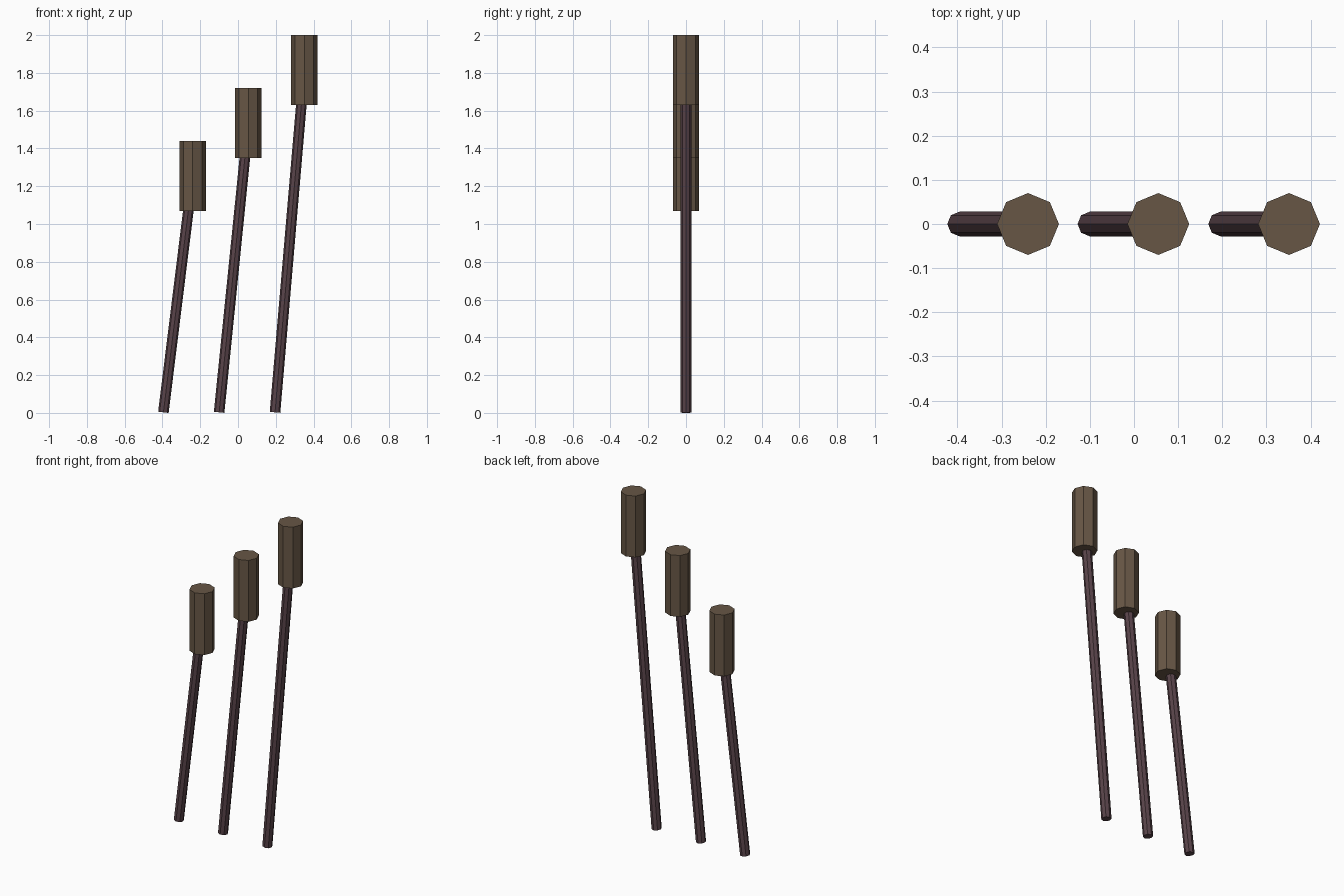
import bpy
from mathutils import Vector

if "Cube" in bpy.data.objects:
    bpy.data.objects.remove(bpy.data.objects["Cube"])


def material(name, colour):
    m = bpy.data.materials.new(name)
    m.diffuse_color = (*colour, 1)
    m.use_nodes = True
    m.node_tree.nodes["Principled BSDF"].inputs["Base Color"].default_value = m.diffuse_color
    return m


stalk_mat = material("plum stalk", (0.100, 0.057, 0.068))
head_mat = material("brown head", (0.136, 0.094, 0.060))


def rod(name, start, end, radius, mat):
    """Flat-sided octagonal rod between two points."""
    a, b = Vector(start), Vector(end)
    axis = b - a
    bpy.ops.mesh.primitive_cylinder_add(
        vertices=8, radius=radius, depth=axis.length, location=(a + b) / 2,
        rotation=(0, axis.angle(Vector((0, 0, 1))), 0))
    ob = bpy.context.object
    ob.name = name
    ob.data.materials.append(mat)
    return ob


HEAD_HEIGHT = 0.37
# Three leaning reeds, each taller than the last
for i, (foot_x, head_x, top) in enumerate(
        [(-0.395, -0.24, 1.44), (-0.1, 0.055, 1.72), (0.196, 0.351, 2.0)], 1):
    # Upright seed head
    rod(f"reed_head_{i}", (head_x, 0, top - HEAD_HEIGHT), (head_x, 0, top), 0.07, head_mat)
    # Stalk runs from the ground into the middle of the head
    rod(f"reed_stalk_{i}", (foot_x, 0, 0.003), (head_x, 0, top - HEAD_HEIGHT / 2), 0.028, stalk_mat)
